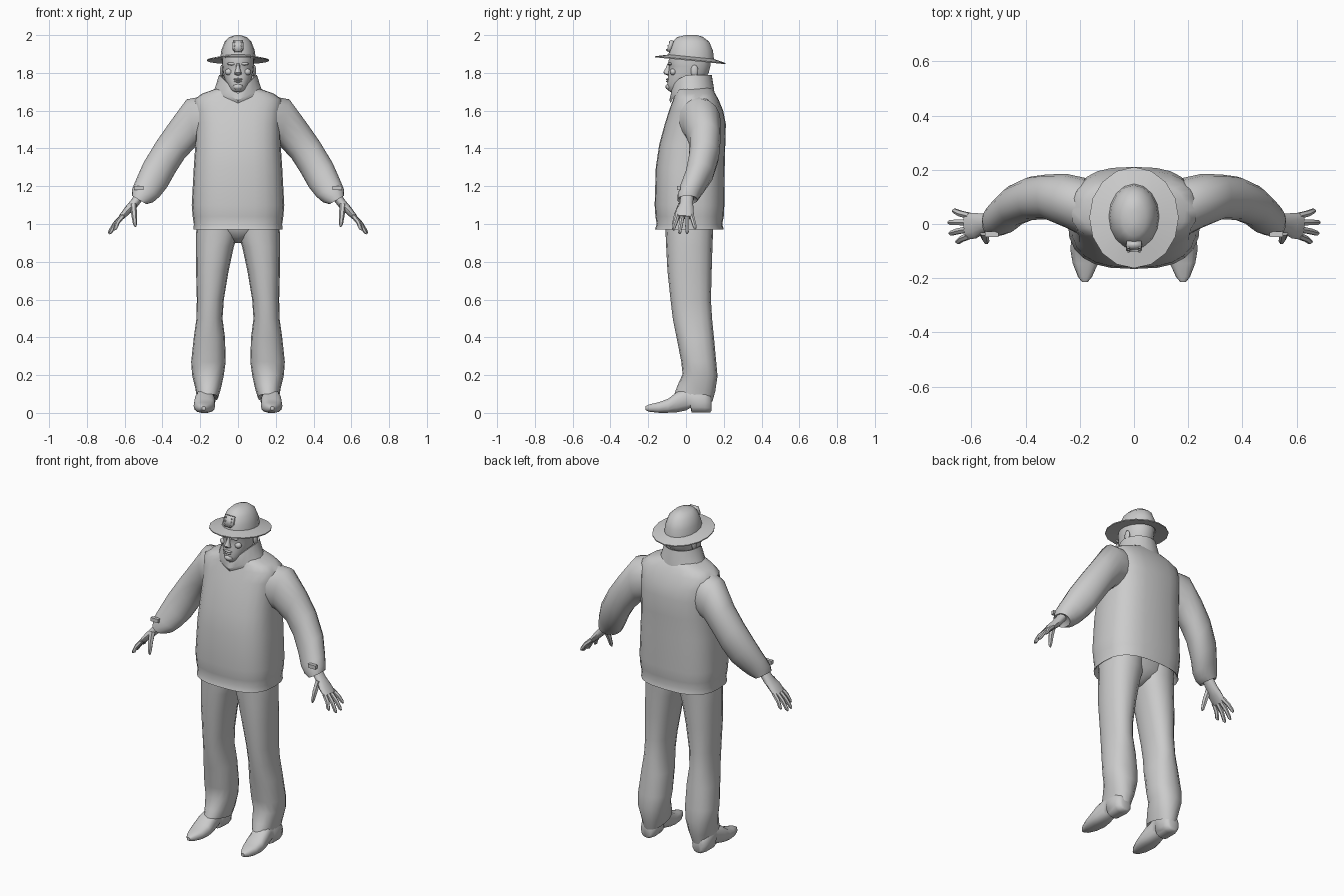
import bpy, bmesh, math
from mathutils import Vector as V


def oval(c, a, b, n=16, p=2.0):
    """Superellipse ring around c with half-axis vectors a and b."""
    c, a, b = V(c), V(a), V(b)
    pts = []
    for i in range(n):
        t = 2 * math.pi * i / n
        k, s = math.cos(t), math.sin(t)
        pts.append(c + a * math.copysign(abs(k) ** (2 / p), k) + b * math.copysign(abs(s) ** (2 / p), s))
    return pts


def level(z, xi, xo, yf, yb, n=16, p=2.0, tilt=0.0, drop=0.0):
    """Level ring from its x and y limits; tilt slopes it back, drop makes a V at the front."""
    cx, cy, rx, ry = (xi + xo) / 2, (yf + yb) / 2, (xo - xi) / 2, (yb - yf) / 2
    pts = oval((cx, cy, z), (rx, 0, 0), (0, ry, tilt), n, p)
    for q in pts:
        if q.y < cy:
            q.z -= drop * (1 - abs(q.x - cx) / rx)
    return pts


def finish(name, bm, mirror=False, angle=50):
    bmesh.ops.recalc_face_normals(bm, faces=bm.faces)
    me = bpy.data.meshes.new(name)
    bm.to_mesh(me)
    bm.free()
    ob = bpy.data.objects.new(name, me)
    bpy.context.collection.objects.link(ob)
    if mirror:
        me_mod = ob.modifiers.new("Mirror", 'MIRROR')
        me_mod.use_mirror_merge = False
    bpy.ops.object.select_all(action='DESELECT')
    ob.select_set(True)
    bpy.context.view_layer.objects.active = ob
    bpy.ops.object.shade_smooth_by_angle(angle=math.radians(angle))
    return ob


def loft(name, rings, mirror=False, caps=(True, True), angle=50):
    bm = bmesh.new()
    rows = [[bm.verts.new(p) for p in r] for r in rings]
    n = len(rows[0])
    for r, s in zip(rows, rows[1:]):
        for i in range(n):
            j = (i + 1) % n
            bm.faces.new((r[i], r[j], s[j], s[i]))
    if caps[0]:
        bm.faces.new(rows[0])
    if caps[1]:
        bm.faces.new(rows[-1])
    return finish(name, bm, mirror, angle)


def limb(name, pts, n=8):
    """Mirrored tube; each point is x, y, z, thickness, width along y."""
    d = (V(pts[-1][:3]) - V(pts[0][:3])).normalized()
    u = d.cross(V((0, 1, 0))).normalized()
    v = u.cross(d)
    loft(name, [oval(q[:3], u * q[3], v * q[4], n) for q in pts], True)


def blob(name, loc, size, mirror=False):
    bm = bmesh.new()
    bmesh.ops.create_uvsphere(bm, u_segments=10, v_segments=6, radius=1)
    bmesh.ops.scale(bm, vec=size, verts=bm.verts)
    bmesh.ops.translate(bm, vec=loc, verts=bm.verts)
    return finish(name, bm, mirror)


# Jacket body, from inside the hem up to the neck: z, half width, front y, back y
body = [(1.06, .20, -.125, .165), (.975, .228, -.155, .192), (.97, .235, -.165, .2),
        (1.0, .234, -.155, .192), (1.04, .24, -.162, .2), (1.1, .245, -.166, .203),
        (1.3, .234, -.16, .205), (1.42, .226, -.142, .208), (1.53, .225, -.112, .211),
        (1.6, .23, -.09, .197), (1.66, .232, -.068, .172), (1.69, .19, -.058, .155),
        (1.715, .12, -.055, .14), (1.73, .08, -.05, .125)]
loft("jacket_body", [level(z, -w, w, f, b, 24, 2.7) for z, w, f, b in body])

# Stand-up collar with a V at the front
collar = [(1.70, .135, -.08, .15, .06), (1.72, .122, -.088, .148, .065), (1.79, .1, -.078, .136, .1),
          (1.787, .09, -.07, .128, .098), (1.73, .07, -.055, .105, .075)]
loft("collar", [level(z, -w, w, f, b, 20, 2.0, 0, d) for z, w, f, b, d in collar], caps=(False, False), angle=35)

# Sleeves: outer x z, inner x z, centre y, half depth
sleeve = [(.19, 1.675, .17, 1.42, .06, .11), (.272, 1.66, .225, 1.41, .085, .1),
          (.36, 1.54, .285, 1.345, .1, .083), (.43, 1.44, .33, 1.275, .095, .08),
          (.5, 1.325, .375, 1.195, .07, .075), (.542, 1.23, .415, 1.145, .033, .068),
          (.56, 1.185, .45, 1.115, .015, .06), (.562, 1.15, .485, 1.105, .008, .054),
          (.545, 1.155, .495, 1.125, .008, .035)]
loft("sleeve", [oval(((a + c) / 2, y, (b + d) / 2), ((a - c) / 2, 0, (b - d) / 2), (0, r, 0), 16, 2.1)
                for a, b, c, d, y, r in sleeve], True)

# Cuff tabs
bm = bmesh.new()
bmesh.ops.create_cube(bm, size=1)
bmesh.ops.scale(bm, vec=(.05, .02, .022), verts=bm.verts)
bmesh.ops.translate(bm, vec=(.525, -.038, 1.19), verts=bm.verts)
finish("cuff_tab", bm, True)

# Hands
limb("palm", [(.52, .005, 1.15, .026, .034), (.553, .002, 1.105, .024, .036),
              (.585, -.006, 1.072, .021, .047), (.618, -.008, 1.035, .015, .05)], 12)
for i, (ky, tx, ty, tz) in enumerate([(-.044, .657, -.066, .968), (-.019, .682, -.034, .948),
                                      (.006, .686, .006, .95), (.03, .67, .048, .972)]):
    kx, kz = .608, 1.045
    limb(f"finger_{i + 1}", [(kx, ky, kz, .013, .013),
                             ((kx + tx) / 2 + .004, (ky + ty) / 2, (kz + tz) / 2 + .004, .012, .012),
                             (tx - .008, ty, tz + .01, .01, .01), (tx, ty, tz, .004, .004)], 6)
limb("thumb", [(.555, -.025, 1.105, .018, .018), (.55, -.05, 1.05, .015, .015),
               (.545, -.064, 1.0, .011, .011), (.543, -.067, .985, .004, .004)], 6)

# Trouser seat and legs
loft("trouser_seat", [level(z, -w, w, f, b, 20, 2.4) for z, w, f, b in
                      [(.9, .015, -.03, .06), (.93, .07, -.075, .105), (.97, .17, -.1, .135), (1.1, .21, -.12, .16)]])
leg = [(1.08, 0, .21, -.115, .15, 0), (.95, 0, .222, -.108, .143, 0), (.88, .022, .222, -.105, .14, 0),
       (.75, .05, .222, -.098, .136, 0), (.6, .075, .218, -.082, .132, 0), (.5, .082, .22, -.07, .138, 0),
       (.4, .069, .234, -.05, .148, 0), (.27, .065, .248, -.025, .16, 0), (.2, .075, .243, -.018, .167, -.005),
       (.13, .09, .226, -.045, .155, -.015), (.08, .105, .218, -.062, .14, -.02), (.1, .125, .205, -.04, .12, -.02)]
loft("trouser_leg", [level(z, a, b, f, k, 16, 2.3, t) for z, a, b, f, k, t in leg], True)

# Pointed shoes, toe to heel: y, half width, bottom z, top z
shoe = [(-.215, .01, .015, .035), (-.195, .026, .006, .045), (-.145, .047, 0, .057), (-.095, .057, 0, .075),
        (-.05, .055, .002, .11), (.0, .047, .012, .13), (.024, .046, .026, .13), (.03, .05, 0, .13),
        (.1, .052, 0, .12), (.128, .04, .002, .1), (.135, .025, .01, .08)]
loft("shoe", [oval((.175 - y * .03, y, (b + t) / 2), (w, 0, 0), (0, 0, (t - b) / 2), 14, 2.6)
              for y, w, b, t in shoe], True)

# Head and neck
loft("neck", [level(z, -w, w, f, b) for z, w, f, b in [(1.62, .075, -.04, .11), (1.7, .066, -.045, .095),
                                                      (1.8, .066, -.05, .11)]])
head = [(1.7, .028, -.085, -.02), (1.71, .042, -.098, .02), (1.735, .058, -.101, .07), (1.765, .072, -.098, .1),
        (1.8, .08, -.094, .122), (1.835, .084, -.09, .13), (1.85, .086, -.097, .132), (1.9, .085, -.085, .135)]
loft("head", [level(z, -w, w, f, b, 18, 2.15) for z, w, f, b in head])
loft("nose", [level(z, -w, w, f, -.08, 8) for z, w, f in [(1.787, .008, -.1), (1.793, .02, -.113), (1.803, .018, -.12),
                                                        (1.825, .01, -.108), (1.85, .009, -.098)]])
blob("upper_lip", (0, -.094, 1.766), (.026, .012, .006))
blob("lower_lip", (0, -.094, 1.755), (.022, .012, .006))
blob("chin", (0, -.09, 1.726), (.028, .019, .017))
blob("brow", (.034, -.085, 1.848), (.026, .012, .008), True)
blob("cheek", (.048, -.068, 1.805), (.022, .018, .018), True)
blob("ear", (.086, .045, 1.81), (.01, .02, .033), True)

# Hat: faceted dome, then the brim over and under
hat = [(2.0, .012, .0, .06, 0), (1.99, .045, -.045, .09, 0), (1.965, .071, -.07, .123, 0),
       (1.92, .088, -.088, .143, -.003), (1.885, .093, -.093, .148, -.012), (1.87, .165, -.163, .21, -.018),
       (1.864, .165, -.163, .21, -.018), (1.872, .09, -.09, .145, -.012), (1.9, .07, -.07, .12, 0)]
loft("hat", [level(z, -w, w, f, b, 16, 2.0, t) for z, w, f, b, t in hat], angle=35)

# Blank shield plate with studs on the hat front
bm = bmesh.new()
outline = [(-.027, 1.972), (.027, 1.972), (.03, 1.93), (.018, 1.912), (-.018, 1.912), (-.03, 1.93)]
bm.faces.new([bm.verts.new((x, -.094 + (z - 1.912) * .35, z)) for x, z in outline])
plate = finish("hat_plate", bm)
plate.modifiers.new("Solidify", 'SOLIDIFY').thickness = .02
plate.modifiers["Solidify"].offset = 0
for i, z in enumerate((1.922, 1.943, 1.963)):
    blob(f"plate_stud_{i + 1}", (.02, -.104 + (z - 1.912) * .35, z), (.005, .005, .006), True)
